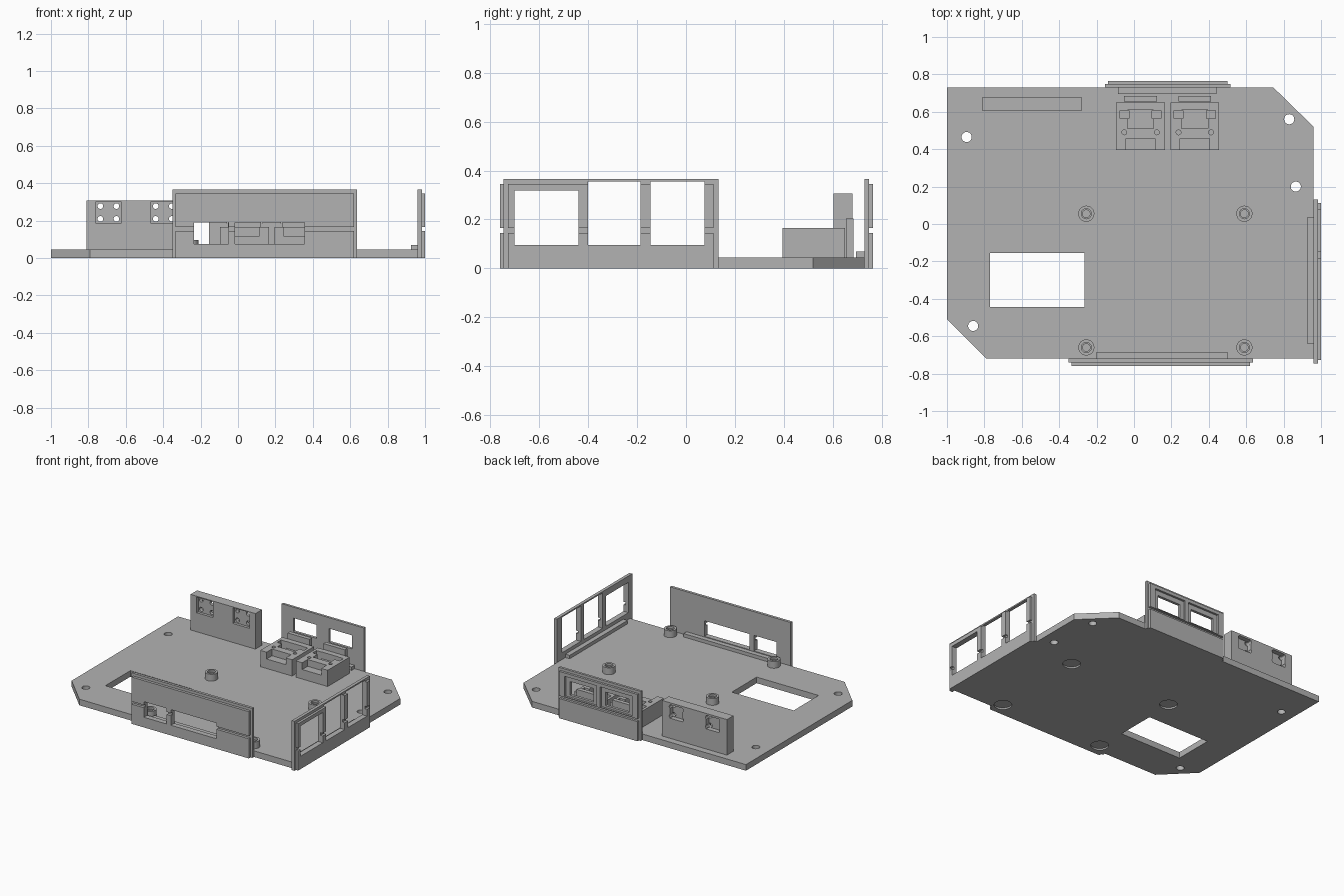
import bpy, bmesh, math
from mathutils import Matrix, Vector

if "Cube" in bpy.data.objects:
    bpy.data.objects.remove(bpy.data.objects["Cube"])

gray = bpy.data.materials.new("plastic_gray")
gray.diffuse_color = (0.45, 0.45, 0.45, 1)
gray.use_nodes = True
gray.node_tree.nodes["Principled BSDF"].inputs["Base Color"].default_value = gray.diffuse_color


def finish(name, bm):
    bmesh.ops.recalc_face_normals(bm, faces=bm.faces)
    me = bpy.data.meshes.new(name)
    bm.to_mesh(me)
    bm.free()
    me.materials.append(gray)
    ob = bpy.data.objects.new(name, me)
    bpy.context.collection.objects.link(ob)
    return ob


def box(name, x0, x1, y0, y1, z0, z1):
    bm = bmesh.new()
    m = Matrix.Translation(((x0 + x1) / 2, (y0 + y1) / 2, (z0 + z1) / 2)) @ \
        Matrix.Diagonal((x1 - x0, y1 - y0, z1 - z0, 1))
    bmesh.ops.create_cube(bm, size=1, matrix=m)
    return finish(name, bm)


def rod(name, x, y, z0, z1, r, along_y=False):
    """Cylinder along z; with along_y, x/y are x/z and z0/z1 are the y range."""
    bm = bmesh.new()
    bmesh.ops.create_cone(bm, cap_ends=True, segments=32, radius1=r, radius2=r, depth=z1 - z0)
    mid = (z0 + z1) / 2
    if along_y:
        m = Matrix.Translation((x, mid, y)) @ Matrix.Rotation(math.pi / 2, 4, 'X')
    else:
        m = Matrix.Translation((x, y, mid))
    bm.transform(m)
    return finish(name, bm)


def cut(ob, cutters):
    for c in cutters:
        mod = ob.modifiers.new("cut", 'BOOLEAN')
        mod.operation, mod.solver, mod.object = 'DIFFERENCE', 'EXACT', c
        bpy.context.view_layer.update()
        bpy.context.view_layer.objects.active = ob
        bpy.ops.object.modifier_apply(modifier=mod.name)
        bpy.data.objects.remove(c)


def smooth(ob):
    bpy.ops.object.select_all(action='DESELECT')
    ob.select_set(True)
    bpy.context.view_layer.objects.active = ob
    bpy.ops.object.shade_smooth_by_angle(angle=math.radians(30))


# Base plate with two clipped corners
T = 0.045
outline = [(-1, -0.51), (-0.79, -0.72), (0.96, -0.72), (0.96, 0.52), (0.745, 0.73), (-1, 0.73)]
bm = bmesh.new()
face = bm.faces.new([bm.verts.new((x, y, 0)) for x, y in outline])
ext = bmesh.ops.extrude_face_region(bm, geom=[face])
bmesh.ops.translate(bm, vec=Vector((0, 0, T)),
                    verts=[v for v in ext["geom"] if isinstance(v, bmesh.types.BMVert)])
plate = finish("base_plate", bm)

screws = [(-0.895, 0.465), (0.83, 0.56), (0.865, 0.2), (-0.86, -0.545)]
posts = [(x, y) for x in (-0.255, 0.59) for y in (0.055, -0.66)]
cutters = [box("c", -0.77, -0.265, -0.445, -0.155, -1, 1)]
cutters += [rod("c", x, y, -0.1, 0.1, 0.027) for x, y in screws]
cutters += [rod("c", x, y, -0.1, 0.012, 0.06) for x, y in posts]
cut(plate, cutters)
smooth(plate)

# Standoffs with stepped blind holes
for x, y in posts:
    post = rod("standoff", x, y, 0.03, 0.095, 0.043)
    cut(post, [rod("c", x, y, 0.08, 0.2, 0.027), rod("c", x, y, 0.045, 0.2, 0.02)])
    smooth(post)

# Connector walls: tall inner sheet, smaller outer sheet split by a groove
H = 0.365


def wall(name, inner, lower, upper, openings):
    sheets = [box(name + "_sheet", *inner, 0, H),
              box(name + "_lower_panel", *lower, 0, 0.145),
              box(name + "_upper_panel", *upper, 0.165, 0.345)]
    for s in sheets:
        cut(s, [box("c", *o) for o in openings])


# Front wall
outer = (-0.335, 0.62, -0.76, -0.74)
wall("front_wall", (-0.35, 0.635, -0.74, -0.72), outer, outer,
     [(-0.235, -0.05, -0.9, -0.6, 0.075, 0.19), (-0.015, 0.355, -0.9, -0.6, 0.075, 0.19)])
box("front_ledge", -0.2, 0.5, -0.72, -0.685, T, 0.07)

# Right wall
outer = (0.983, 1.0, -0.727, 0.112)
wall("right_wall", (0.96, 0.983, -0.745, 0.132), outer, outer,
     [(0.9, 1.1, -0.70, -0.44, 0.095, 0.318),
      (0.9, 1.1, -0.40, -0.185, 0.095, 0.355),
      (0.9, 1.1, -0.145, 0.075, 0.095, 0.355)])
box("right_ledge", 0.925, 0.96, -0.64, 0.035, T, 0.07)

# Back wall, with a shallow outer frame around each opening
outer = (-0.14, 0.5, 0.748, 0.765)
ports = (0.035, 0.325)
wall("back_wall", (-0.155, 0.515, 0.73, 0.748), outer, outer,
     [(c - 0.095, c + 0.095, 0.6, 0.9, 0.185, 0.285) for c in ports] +
     [(c - 0.13, c + 0.13, 0.75, 0.9, 0.17, 0.32) for c in ports])
box("back_ledge", -0.085, 0.44, 0.695, 0.73, T, 0.07)

# Socket blocks with stepped pockets, and the stop behind each
for c in ports:
    block = box("socket_block", c - 0.13, c + 0.13, 0.395, 0.65, T, 0.165)
    cut(block, [
        box("c", c - 0.07, c + 0.07, 0.51, 0.61, 0.115, 0.3),
        box("c", c - 0.11, c - 0.062, 0.563, 0.608, 0.09, 0.3),
        box("c", c + 0.062, c + 0.11, 0.563, 0.608, 0.09, 0.3),
        box("c", c - 0.078, c + 0.078, 0.3, 0.458, 0.115, 0.3),
        rod("c", c - 0.087, 0.49, 0.1, 0.3, 0.013),
        rod("c", c + 0.087, 0.49, 0.1, 0.3, 0.013)])
    box("socket_stop", c - 0.088, c + 0.088, 0.655, 0.685, T, 0.205)

# Tall block with pin holes and square pockets on both faces
tall = box("tall_block", -0.81, -0.28, 0.603, 0.68, T, 0.307)
for c in (-0.693, -0.397):
    zc = 0.243
    cutters = [box("c", c - 0.067, c + 0.067, 0.5, 0.623, zc - 0.058, zc + 0.058),
               box("c", c - 0.052, c + 0.052, 0.645, 0.8, zc - 0.05, zc + 0.05)]
    cutters += [rod("c", c + sx * 0.043, zc + sz * 0.034, 0.5, 0.8, 0.015, True)
                for sx in (-1, 1) for sz in (-1, 1)]
    cut(tall, cutters)
